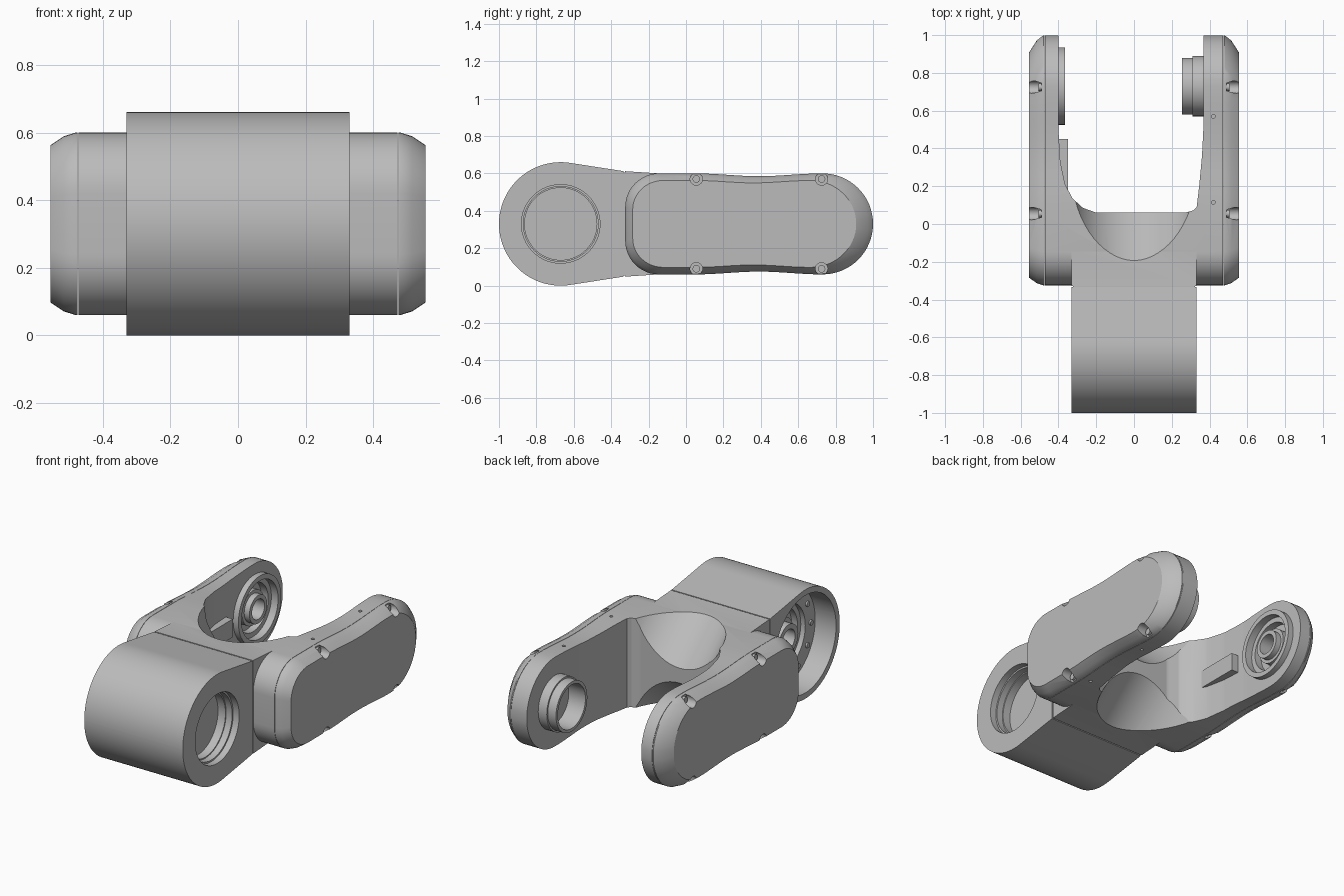
import bpy, bmesh, math
from mathutils import Vector

cube = bpy.data.objects.get("Cube")
if cube:
    bpy.data.objects.remove(cube)

GREY = (0.5, 0.5, 0.5, 1)
metal = bpy.data.materials.new("light_grey")
metal.use_nodes = True
metal.diffuse_color = GREY
metal.node_tree.nodes["Principled BSDF"].inputs["Base Color"].default_value = GREY

MID = 0.33          # height of both pivot axes
BARREL_Y = -0.67
PIVOT_Y = 0.73
parts = []


def loft(name, rings, wrap=False, keep=True):
    """Skin equal rings of points; cap the ends, or wrap round to the start."""
    bm = bmesh.new()
    loops = [[bm.verts.new(p) for p in ring] for ring in rings]
    n = len(loops[0])
    pairs = list(zip(loops, loops[1:]))
    if wrap:
        pairs.append((loops[-1], loops[0]))
    else:
        bm.faces.new(loops[0])
        bm.faces.new(loops[-1])
    for a, b in pairs:
        for i in range(n):
            j = (i + 1) % n
            bm.faces.new((a[i], a[j], b[j], b[i]))
    bmesh.ops.recalc_face_normals(bm, faces=bm.faces)
    mesh = bpy.data.meshes.new(name)
    bm.to_mesh(mesh)
    bm.free()
    mesh.materials.append(metal)
    obj = bpy.data.objects.new(name, mesh)
    bpy.context.collection.objects.link(obj)
    if keep:
        parts.append(obj)
    return obj


def slab(name, outline, x0, x1, keep=True):
    return loft(name, [[(x, y, z) for y, z in outline] for x in (x0, x1)], keep=keep)


def rod(name, x0, x1, r, y, z, n=48, keep=True):
    pts = [(y + r * math.cos(math.tau * i / n), z + r * math.sin(math.tau * i / n)) for i in range(n)]
    return slab(name, pts, x0, x1, keep)


def lathe(name, profile, y, n=48):
    """Turn a closed (x, radius) profile about the pivot axis."""
    angles = [math.tau * i / n for i in range(n)]
    return loft(name, [[(x, y + r * math.cos(a), MID + r * math.sin(a)) for x, r in profile]
                       for a in angles], wrap=True)


def boolean(target, tool, operation="DIFFERENCE"):
    mod = target.modifiers.new("cut", "BOOLEAN")
    mod.operation = operation
    mod.solver = "EXACT"
    mod.object = tool
    bpy.context.view_layer.objects.active = target
    bpy.ops.object.modifier_apply(modifier=mod.name)
    bpy.data.objects.remove(tool)


def mirrored(upper):
    """Close a top outline with its reflection below the pivot height."""
    return upper + [(y, 2 * MID - z) for y, z in reversed(upper)]


# Arm side outline: round rear, waisted middle, softer front corners
upper = []
for i in range(1, 17):
    a = math.pi / 2 * i / 16
    upper.append((PIVOT_Y + 0.27 * math.cos(a), MID + 0.27 * math.sin(a)))
for i in range(1, 15):
    t = i / 14
    upper.append((PIVOT_Y - 0.68 * t, 0.6 - 0.015 * math.sin(math.pi * t) ** 2))
for i in range(13):
    a = math.pi / 2 * (1 + i / 12)
    upper.append((-0.145 + 0.18 * math.cos(a), 0.42 + 0.18 * math.sin(a)))
arm_outline = mirrored(upper)

# Fork with its neck
fork = slab("fork", arm_outline, -0.472, 0.472)
neck = slab("neck", mirrored([(-0.327, 0.612), (-0.1, 0.597)]), -0.33, 0.33, keep=False)
boolean(fork, neck, "UNION")

# Gap between the arms
gap_plan = [(-0.4, 1.1), (-0.4, 0.5), (-0.39, 0.33), (-0.365, 0.21), (-0.325, 0.135),
            (-0.27, 0.085), (-0.2, 0.06), (0.27, 0.06), (0.315, 0.072), (0.332, 0.09),
            (0.345, 0.2), (0.36, 0.36), (0.367, 0.5), (0.367, 1.1)]
boolean(fork, loft("gap_cutter", [[(x, y, z) for x, y in gap_plan] for z in (-0.2, 0.9)], keep=False))

# Sloping scoops above and below the web
slope, radius = math.radians(42), 0.335
for side in (1, -1):
    along = Vector((0, math.cos(slope), -side * math.sin(slope)))
    out = Vector((0, math.sin(slope), side * math.cos(slope)))
    centre = Vector((0, -0.19, MID + side * 0.27)) + out * radius
    ring = [Vector((radius * math.cos(math.tau * i / 64), 0, 0)) + out * radius * math.sin(math.tau * i / 64)
            for i in range(64)]
    boolean(fork, loft("scoop_cutter", [[centre + along * k + p for p in ring] for k in (-0.7, 0.65)], keep=False))

# Bearing seat in the right arm, small pin holes on the left arm
boolean(fork, rod("seat_cutter", -0.455, -0.3, 0.175, PIVOT_Y, MID, keep=False))
for y in (0.115, 0.57):
    for z in (0.07, 0.59):
        ring = [(0.42 + 0.01 * math.cos(math.tau * i / 12), y + 0.01 * math.sin(math.tau * i / 12))
                for i in range(12)]
        boolean(fork, loft("pin_cutter", [[(px, py, z + d) for px, py in ring] for d in (-0.03, 0.03)], keep=False))

# Chamfered covers with screw notches
for side, label in ((1, "left"), (-1, "right")):
    rings = []
    for x, f in ((0.474, 0), (0.48, 0), (0.515, 0.3), (0.555, 1)):
        rings.append([(side * x, y + f * (0.04 - 0.098 * (y + 0.325)), MID + (z - MID) * (1 - 0.14 * f))
                      for y, z in arm_outline])
    cover = loft(label + "_cover", rings)
    for y in (0.055, 0.725):
        for z in (0.09, 0.57):
            boolean(cover, rod("notch_cutter", side * 0.49, side * 0.6, 0.033, y, z, 24, keep=False))
            rod(label + "_screw", side * 0.485, side * 0.505, 0.02, y, z, 16)

# Hollow stepped spigot on the left arm
lathe("spigot", [(0.38, 0.16), (0.31, 0.16), (0.31, 0.15), (0.255, 0.15), (0.255, 0.132), (0.38, 0.132)], PIVOT_Y)

# Bearing rings and hub on the right arm
lathe("bearing_rim", [(-0.45, 0.205), (-0.365, 0.205), (-0.365, 0.175), (-0.41, 0.175),
                      (-0.41, 0.145), (-0.46, 0.145)], PIVOT_Y)
lathe("bearing_hub", [(-0.46, 0.105), (-0.41, 0.105), (-0.41, 0.085), (-0.375, 0.085),
                      (-0.375, 0.06), (-0.46, 0.06)], PIVOT_Y)

# Stop block on the right arm
slab("stop_block", mirrored([(0.14, 0.385), (0.45, 0.385)]), -0.41, -0.35)

# Barrel with tangent cheeks
upper = [(-0.334, 0.612)]
for i in range(33):
    a = math.radians(81 + 99 * i / 32)
    upper.append((BARREL_Y + 0.33 * math.cos(a), MID + 0.33 * math.sin(a)))
barrel = slab("barrel", mirrored(upper[:-1] + [(-0.9999, 0.3301)]), -0.33, 0.33)
boolean(barrel, rod("left_bore_cutter", 0.2, 0.4, 0.21, BARREL_Y, MID, 64, keep=False))
boolean(barrel, rod("right_bore_cutter", -0.4, -0.12, 0.295, BARREL_Y, MID, 64, keep=False))
slab("joint_core", mirrored([(-0.345, 0.605), (-0.32, 0.605)]), -0.324, 0.324)

# Bore fittings inside the barrel
lathe("left_bore_ring", [(0.19, 0.212), (0.29, 0.212), (0.29, 0.2), (0.25, 0.2), (0.25, 0.193), (0.19, 0.193)], BARREL_Y)
lathe("right_bore_flange", [(-0.11, 0.297), (-0.19, 0.297), (-0.19, 0.2), (-0.16, 0.2), (-0.16, 0.17), (-0.11, 0.17)], BARREL_Y)
lathe("right_bore_hub", [(-0.11, 0.115), (-0.17, 0.115), (-0.17, 0.09), (-0.22, 0.09), (-0.22, 0.06), (-0.11, 0.06)], BARREL_Y)
for i in range(12):
    a = math.tau * i / 12
    rod("flange_bolt", -0.185, -0.2, 0.016, BARREL_Y + 0.25 * math.cos(a), MID + 0.25 * math.sin(a), 12)

# Smooth curved walls, keep edges sharp
bpy.ops.object.select_all(action="DESELECT")
for obj in parts:
    obj.select_set(True)
bpy.context.view_layer.objects.active = fork
bpy.ops.object.shade_smooth_by_angle(angle=math.radians(25))
